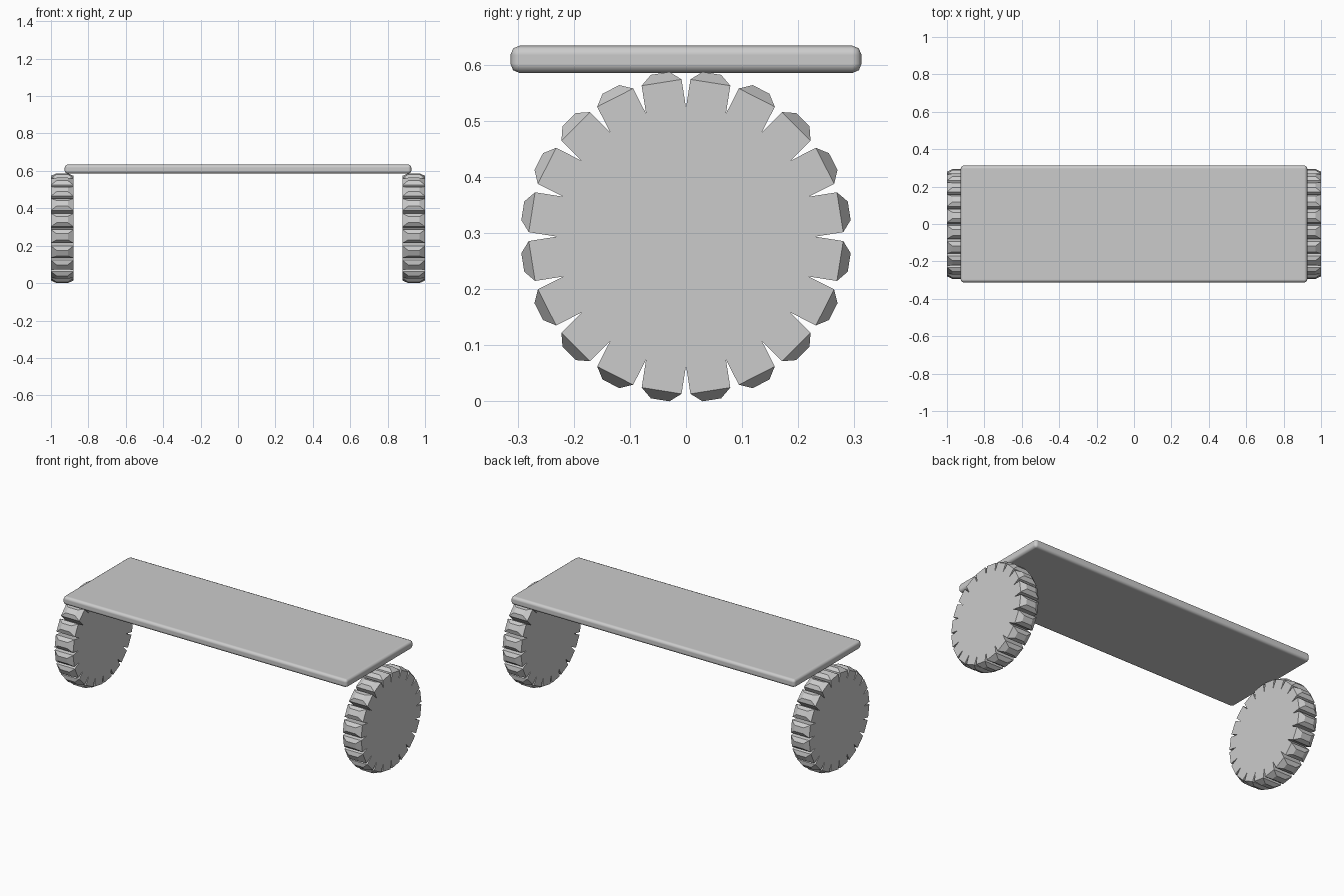
import bpy, bmesh
from mathutils import Matrix, Vector
from math import pi, sin, cos

if "Cube" in bpy.data.objects:
    bpy.data.objects.remove(bpy.data.objects["Cube"])

TEETH = 20
ROOT_R, SHOULDER_R, TIP_R = 0.23, 0.278, 0.2945
HALF_W = 0.06
WHEEL_Z = 0.2935


def add_object(name, bm):
    bmesh.ops.recalc_face_normals(bm, faces=bm.faces[:])
    mesh = bpy.data.meshes.new(name)
    bm.to_mesh(mesh)
    bm.free()
    obj = bpy.data.objects.new(name, mesh)
    bpy.context.collection.objects.link(obj)
    return obj


# Toothed wheel: 20-sided disc, every rim face pushed out into a tapered tooth
def wheel(name, x):
    bm = bmesh.new()
    bmesh.ops.create_cone(bm, cap_ends=True, segments=TEETH, radius1=ROOT_R,
                          radius2=ROOT_R, depth=2 * HALF_W,
                          matrix=Matrix.Rotation(pi / 2, 4, 'Y'))
    rim = [f for f in bm.faces if len(f.verts) == 4]
    apothem = ROOT_R * cos(pi / TEETH)
    half_t = ROOT_R * sin(pi / TEETH)
    for radius, k_side, k_width in ((SHOULDER_R, 1, 1),
                                    (TIP_R, 0.0168 / half_t, 0.5)):
        rim = bmesh.ops.extrude_discrete_faces(bm, faces=rim)["faces"]
        for f in rim:
            c = f.calc_center_median()
            out = Vector((0, c.y, c.z)).normalized()
            for v in f.verts:
                d = v.co - c
                v.co = out * radius + Vector((d.x * k_width, d.y * k_side, d.z * k_side))
    obj = add_object(name, bm)
    obj.location = (x, 0, WHEEL_Z)
    return obj


wheel("left_wheel", -0.94)
wheel("right_wheel", 0.94)

# Flat deck with softly rounded edges
bm = bmesh.new()
bmesh.ops.create_cube(bm, size=1, matrix=Matrix.Diagonal((1.854, 0.626, 0.049, 1)))
deck = add_object("deck", bm)
deck.location.z = 0.6095
bevel = deck.modifiers.new("rounded_edges", 'BEVEL')
bevel.width = 0.017
bevel.segments = 2
bevel.harden_normals = True
for p in deck.data.polygons:
    p.use_smooth = True
